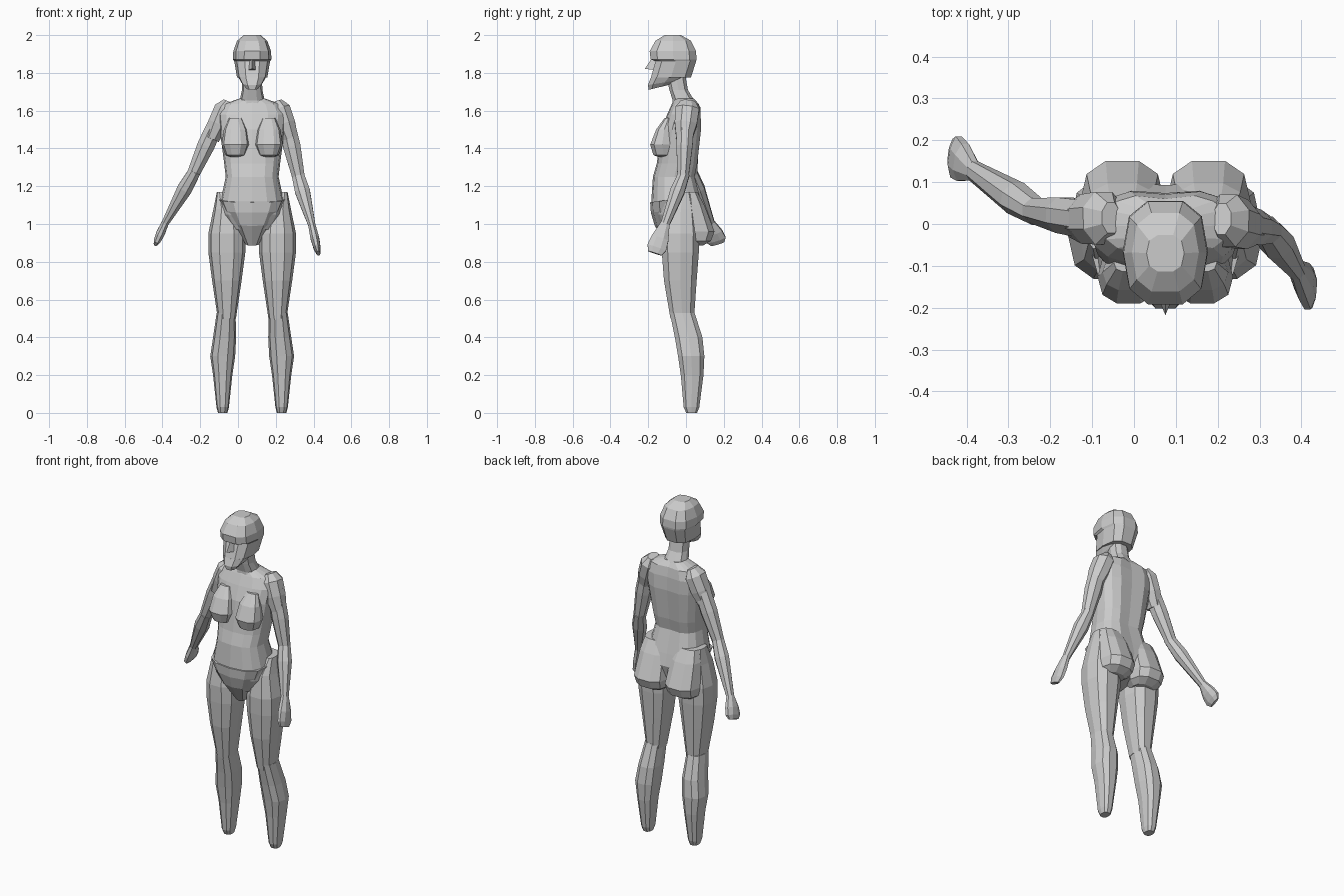
import bpy, bmesh, math
from mathutils import Vector

CX = 0.075  # body centre line

skin = bpy.data.materials.new("plain_grey")
skin.diffuse_color = (0.6, 0.6, 0.6, 1)


def loft(name, rings):
    """Skin a list of equal point rings and cap both ends."""
    bm = bmesh.new()
    vr = [[bm.verts.new(p) for p in r] for r in rings]
    n = len(vr[0])
    for a, b in zip(vr, vr[1:]):
        for i in range(n):
            j = (i + 1) % n
            bm.faces.new((a[i], a[j], b[j], b[i]))
    bm.faces.new(vr[0][::-1])
    bm.faces.new(vr[-1])
    bmesh.ops.recalc_face_normals(bm, faces=bm.faces)
    me = bpy.data.meshes.new(name)
    bm.to_mesh(me)
    bm.free()
    me.materials.append(skin)
    ob = bpy.data.objects.new(name, me)
    bpy.context.collection.objects.link(ob)
    return ob


def sq(v, e):
    return math.copysign(abs(v) ** e, v)


def slab(name, secs, cx=CX, n=10, e=0.8, groove=0.0, tilt=0.0):
    """Loft of level sections: (z, half_width, y_front, y_back[, x_shift])."""
    rings = []
    for z, hw, yf, yb, *shift in secs:
        x = cx + (shift[0] if shift else 0)
        ring = []
        for i in range(n):
            a = 2 * math.pi * i / n
            sx, sy = sq(math.cos(a), e), sq(math.sin(a), e)
            y = (yf + yb) / 2 + (yb - yf) / 2 * sy - (groove if sy > .99 else 0)
            ring.append((x + hw * sx, y, z + tilt * (sy + 1) / 2))
        rings.append(ring)
    return loft(name, rings)


def limb(name, start, end, profile, n=8):
    """Straight tube; profile holds (fraction, radius_across, radius_depth)."""
    start, end = Vector(start), Vector(end)
    d = (end - start).normalized()
    u = Vector((0, 1, 0))
    u = (u - d * u.dot(d)).normalized()
    v = d.cross(u)
    angles = [2 * math.pi * (i + .5) / n for i in range(n)]
    return loft(name, [[start.lerp(end, t) + v * ra * math.cos(a) + u * rd * math.sin(a)
                        for a in angles] for t, ra, rd in profile])


# Head, with a stepped brow over the eye line
slab("head", [(2.0, .045, -.115, -.025), (1.97, .08, -.165, .03),
              (1.915, .1, -.197, .058), (1.872, .102, -.192, .06),
              (1.862, .095, -.165, .058), (1.775, .08, -.19, .03)], e=.75)
slab("jaw", [(1.775, .08, -.19, .03), (1.735, .058, -.205, -.02),
             (1.71, .035, -.2, -.075)], e=.75, tilt=.03)
loft("nose", [
    [(CX - .012, -.16, 1.872), (CX + .012, -.16, 1.872), (CX, -.185, 1.872)],
    [(CX - .022, -.165, 1.815), (CX + .022, -.165, 1.815), (CX, -.218, 1.822)]])
slab("neck", [(1.78, .052, -.105, .0), (1.71, .054, -.09, .012),
              (1.655, .066, -.073, .045), (1.6, .1, -.075, .065)])

# Trunk
slab("torso", [
    (1.665, .065, -.06, .045), (1.635, .15, -.075, .072), (1.58, .18, -.1, .083),
    (1.5, .172, -.13, .086), (1.32, .148, -.155, .066), (1.25, .14, -.175, .052),
    (1.12, .168, -.184, .088), (1.05, .165, -.172, .105), (.97, .12, -.14, .08)],
    n=16, e=.78, groove=.012)
slab("pelvis_front", [(1.115, .175, -.19, .04), (1.06, .15, -.186, .04),
                      (.99, .105, -.165, .05), (.885, .038, -.1, .05)], n=12, tilt=.03)

for s, tag in ((-1, "left"), (1, "right")):
    # Chest and seat
    slab(tag + "_breast", [(1.56, .035, -.115, -.07), (1.5, .062, -.16, -.07),
                           (1.42, .074, -.192, -.06), (1.365, .053, -.175, -.06),
                           (1.355, .028, -.15, -.07)], cx=CX + s * .088)
    slab(tag + "_buttock", [(1.17, .075, -.02, .062), (1.1, .09, -.04, .1),
                            (.96, .101, -.05, .155), (.91, .093, -.04, .135),
                            (.885, .062, -.02, .09)], cx=CX + s * .103)
    # Legs
    slab(tag + "_thigh", [(1.17, .023, -.06, .03, s * .03), (1.08, .071, -.115, .06),
                          (.95, .098, -.135, .075), (.85, .098, -.132, .072),
                          (.7, .078, -.12, .06), (.5, .048, -.085, .045)],
         cx=CX + s * .134)
    slab(tag + "_calf", [(.53, .05, -.088, .048), (.4, .061, -.062, .09, s * .008),
                         (.3, .066, -.045, .1, s * .018), (.2, .051, -.03, .095, s * .018),
                         (.03, .033, -.014, .072, s * .018), (0, .025, 0, .06, s * .018)],
         cx=CX + s * .138)

# Arms: shared muscle profiles hung on joints; left swings back, right forward
deltoid = [(0, .025, .04), (.2, .058, .068), (.6, .058, .064), (1, .044, .045)]
upper = [(0, .045, .05), (.5, .05, .046), (1, .036, .032)]
lower = [(-.06, .035, .032), (.3, .043, .041), (1, .02, .025)]
hand = [(-.1, .02, .025), (.45, .025, .05), (.8, .02, .056), (1, .011, .04)]
joints = {
    "left": [(-.055, .015, 1.65), (-.14, .01, 1.45), (-.1, .01, 1.57),
             (-.237, .032, 1.265), (-.388, .13, 1.0), (-.435, .168, .895)],
    "right": [(.21, .012, 1.65), (.277, -.01, 1.45), (.25, 0, 1.57),
              (.32, -.016, 1.25), (.392, -.114, .99), (.425, -.165, .845)],
}
for tag, (cap, cap_end, shoulder, elbow, wrist, tip) in joints.items():
    limb(tag + "_shoulder", cap, cap_end, deltoid)
    limb(tag + "_upper_arm", shoulder, elbow, upper)
    limb(tag + "_forearm", elbow, wrist, lower)
    limb(tag + "_hand", wrist, tip, hand)
